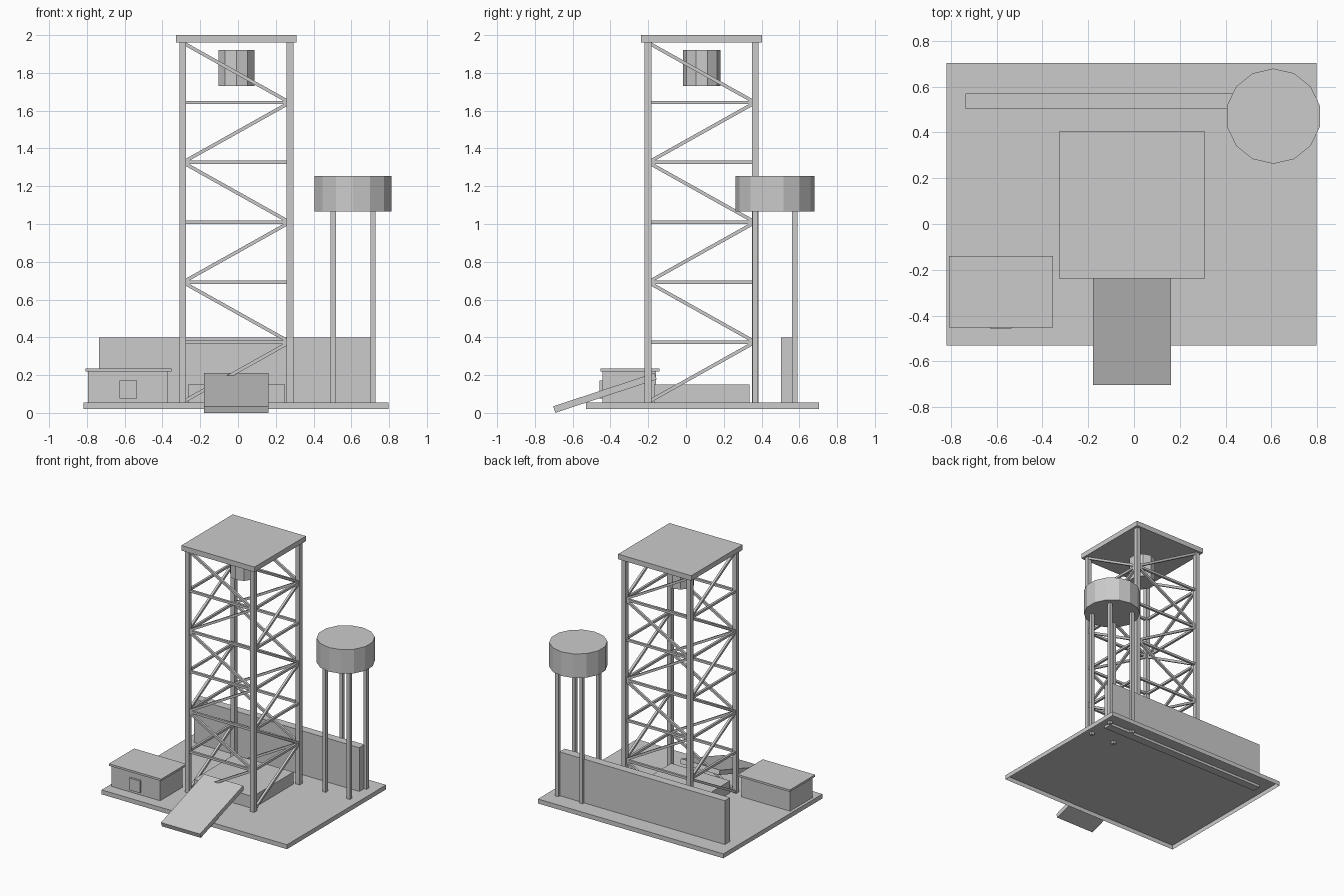
import bpy, bmesh, math
from mathutils import Vector, Matrix

if "Cube" in bpy.data.objects:
    bpy.data.objects.remove(bpy.data.objects["Cube"])

grey = bpy.data.materials.new("plain_grey")
grey.diffuse_color = (0.6, 0.6, 0.6, 1)
grey.use_nodes = True
grey.node_tree.nodes["Principled BSDF"].inputs["Base Color"].default_value = grey.diffuse_color


def finish(name, bm):
    mesh = bpy.data.meshes.new(name)
    bm.to_mesh(mesh)
    bm.free()
    mesh.materials.append(grey)
    ob = bpy.data.objects.new(name, mesh)
    bpy.context.collection.objects.link(ob)
    return ob


def add_box(bm, lo, hi):
    lo, hi = Vector(lo), Vector(hi)
    m = Matrix.Translation((lo + hi) / 2) @ Matrix.Diagonal((*(hi - lo), 1))
    return bmesh.ops.create_cube(bm, size=1, matrix=m)["verts"]


def box(name, lo, hi):
    bm = bmesh.new()
    add_box(bm, lo, hi)
    return finish(name, bm)


def add_bar(bm, a, b, w):
    """Square bar from a to b, kept upright."""
    a, b = Vector(a), Vector(b)
    d = b - a
    z = d.normalized()
    x = Vector((0, 0, 1)).cross(z).normalized()
    rot = Matrix((x, z.cross(x), z)).transposed().to_4x4()
    m = Matrix.Translation((a + b) / 2) @ rot @ Matrix.Diagonal((w, w, d.length, 1))
    bmesh.ops.create_cube(bm, size=1, matrix=m)


def drum(name, x, y, z0, z1, r, sides):
    bm = bmesh.new()
    bmesh.ops.create_cone(bm, cap_ends=True, segments=sides, radius1=r, radius2=r,
                          depth=z1 - z0, matrix=Matrix.Translation((x, y, (z0 + z1) / 2)))
    return finish(name, bm)


def posts(name, cx, cy, off, w, z0, z1):
    bm = bmesh.new()
    for sx in (-1, 1):
        for sy in (-1, 1):
            x, y = cx + sx * off, cy + sy * off
            add_box(bm, (x - w / 2, y - w / 2, z0), (x + w / 2, y + w / 2, z1))
    return finish(name, bm)


# Ground platform: shallow tray, open underneath
bm = bmesh.new()
add_box(bm, (-0.818, -0.53, 0.02), (0.798, 0.704, 0.055))
bm.faces.ensure_lookup_table()
bmesh.ops.delete(bm, geom=[f for f in bm.faces if f.normal.z < -0.5], context="FACES_ONLY")
finish("platform", bm)

# Tower: legs, roof, pad and suspended drum
CX, CY, H = -0.009, 0.083, 0.284
posts("tower_legs", CX, CY, H, 0.035, 0.055, 1.965)
box("tower_roof", (CX - 0.319, CY - 0.32, 1.96), (CX + 0.319, CY + 0.32, 2.0))
box("tower_pad", (CX - 0.257, CY - 0.253, 0.055), (CX + 0.257, CY + 0.253, 0.15))
drum("hanging_drum", CX, CY, 1.73, 1.92, 0.1, 10)

# Tower bracing: level rails and zigzag diagonals on all four sides
bm = bmesh.new()
levels = [0.058 + i * 0.317 for i in range(7)]
for s in (-1, 1):
    for along_x in (True, False):
        def pt(t, z):
            u, v = t * H, s * H
            return (CX + u, CY + v, z) if along_x else (CX + v, CY + u, z)
        for i, z in enumerate(levels):
            if 0 < i < 6:
                add_bar(bm, pt(-1, z), pt(1, z), 0.018)
            if i < 6:
                t = -1 if i % 2 == 0 else 1
                add_bar(bm, pt(t * 0.96, z + 0.006), pt(-t * 0.96, levels[i + 1] - 0.006), 0.018)
finish("tower_bracing", bm)

# Water tank on four legs
drum("water_tank", 0.609, 0.471, 1.065, 1.255, 0.208, 14)
posts("tank_legs", 0.609, 0.471, 0.105, 0.027, 0.035, 1.07)

# Back wall
box("back_wall", (-0.737, 0.503, 0.035), (0.705, 0.569, 0.4))

# Small hut with flat roof and window
box("hut_body", (-0.795, -0.441, 0.055), (-0.37, -0.16, 0.22))
box("hut_roof", (-0.808, -0.452, 0.218), (-0.353, -0.139, 0.234))
box("hut_window", (-0.628, -0.457, 0.077), (-0.535, -0.44, 0.172))

# Sloped ramp
bm = bmesh.new()
add_box(bm, (-0.17, -0.2825, -0.018), (0.17, 0.2825, 0.018))
bm.transform(Matrix.Translation((-0.009, -0.429, 0.106)) @ Matrix.Rotation(math.radians(18.2), 4, "X"))
finish("ramp", bm)
